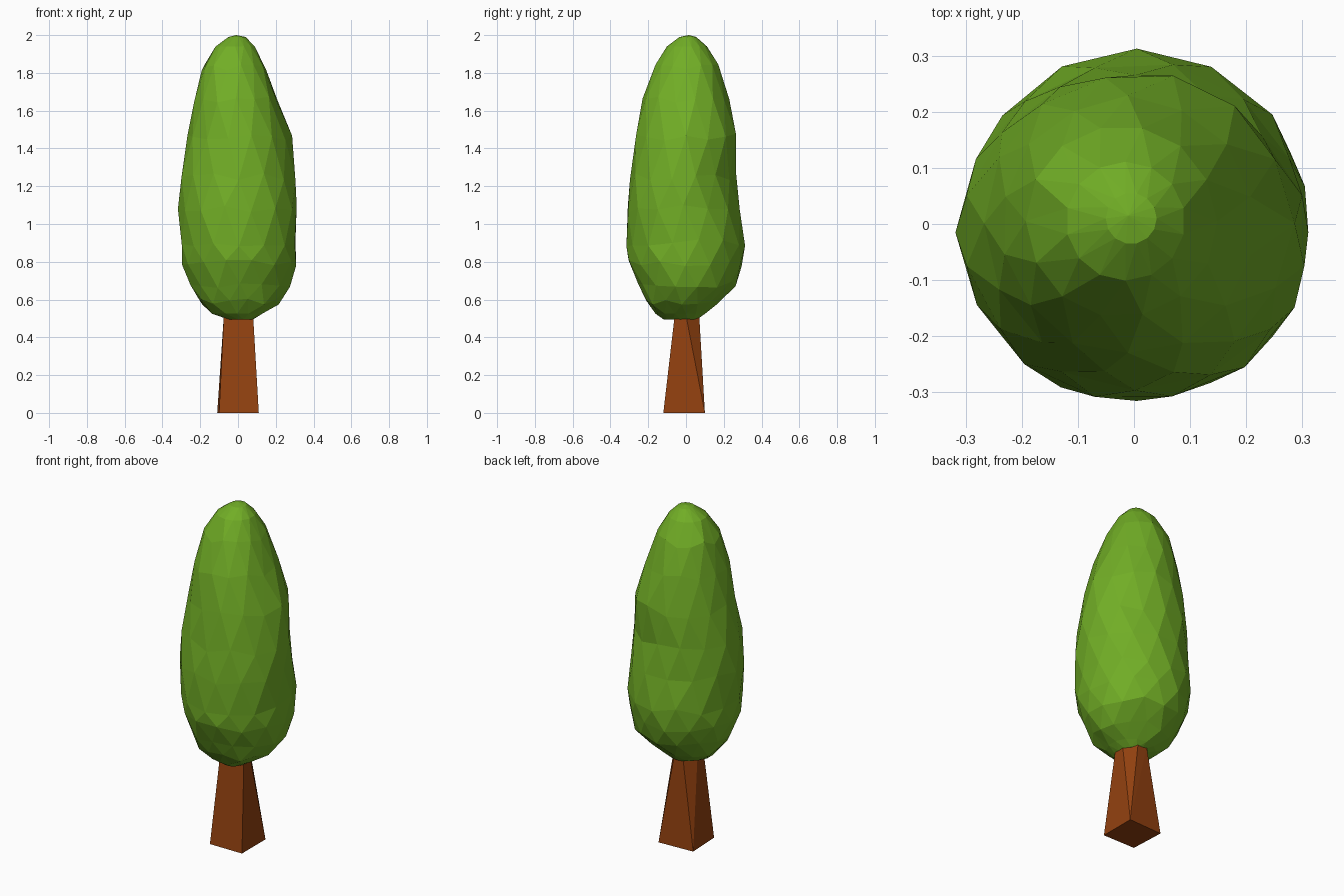
import bpy, bmesh, math, random

if "Cube" in bpy.data.objects:
    bpy.data.objects.remove(bpy.data.objects["Cube"])

random.seed(4)


def material(name, rgb):
    m = bpy.data.materials.new(name)
    m.diffuse_color = (*rgb, 1)
    m.use_nodes = True
    m.node_tree.nodes["Principled BSDF"].inputs["Base Color"].default_value = m.diffuse_color
    return m


def make_object(name, bm, mat):
    bmesh.ops.recalc_face_normals(bm, faces=bm.faces)
    mesh = bpy.data.meshes.new(name)
    bm.to_mesh(mesh)
    bm.free()
    mesh.materials.append(mat)
    obj = bpy.data.objects.new(name, mesh)
    bpy.context.collection.objects.link(obj)
    return obj


leaf_green = material("leaf green", (0.165, 0.42, 0.019))
bark_brown = material("bark brown", (0.29, 0.053, 0.005))

# Trunk: tapered block, square foot, top chamfered at the two back corners
bm = bmesh.new()
foot = [(-0.10, -0.12), (0.11, -0.12), (0.11, 0.10), (-0.11, 0.09)]
head = [(-0.075, -0.06), (0.08, -0.06), (0.08, 0.0),
        (0.03, 0.07), (-0.03, 0.07), (-0.075, 0.0)]
for x, y in foot:
    bm.verts.new((x, y, 0))
for x, y in head:
    bm.verts.new((x, y, 0.515))
bmesh.ops.convex_hull(bm, input=bm.verts)
make_object("trunk", bm, bark_brown)

# Crown: faceted rings, each given as z, left, right, front, back extent
RINGS = [
    (0.495, -0.05, 0.08, -0.12, 0.06),
    (0.525, -0.14, 0.13, -0.16, 0.10),
    (0.59, -0.21, 0.215, -0.215, 0.17),
    (0.68, -0.255, 0.275, -0.255, 0.26),
    (0.79, -0.295, 0.305, -0.305, 0.295),
    (0.90, -0.30, 0.31, -0.315, 0.31),
    (1.08, -0.312, 0.31, -0.315, 0.285),
    (1.25, -0.30, 0.305, -0.29, 0.267),
    (1.46, -0.262, 0.28, -0.265, 0.267),
    (1.66, -0.232, 0.21, -0.23, 0.225),
    (1.83, -0.19, 0.145, -0.165, 0.175),
    (1.94, -0.12, 0.09, -0.10, 0.11),
    (1.99, -0.05, 0.04, -0.035, 0.055),
]
SIDES = 14
bm = bmesh.new()
loops = []
for k, (z, x0, x1, y0, y1) in enumerate(RINGS):
    loop = []
    inner = 1 < k < len(RINGS) - 2
    for i in range(SIDES):
        a = 2 * math.pi * (i + 0.5 * (k % 2)) / SIDES
        x = (x0 + x1) / 2 + (x1 - x0) / 2 * math.cos(a) * 1.01
        y = (y0 + y1) / 2 + (y1 - y0) / 2 * math.sin(a) * 1.01
        # shallow dent on the back right side
        dent = 0.07 * math.exp(-((x - 0.2) ** 2 + (y - 0.2) ** 2) / 0.02
                               - (z - 1.27) ** 2 / 0.015)
        s = 1 - dent + (random.uniform(-0.015, 0.015) if inner else 0)
        dz = random.uniform(-0.02, 0.02) if inner else 0
        loop.append(bm.verts.new((x * s, y * s, z + dz)))
    loops.append(loop)

# Triangles between neighbouring half-step rings
for k in range(len(loops) - 1):
    lo, hi = loops[k], loops[k + 1]
    for i in range(SIDES):
        j = (i + 1) % SIDES
        if k % 2 == 0:
            bm.faces.new((lo[i], lo[j], hi[i]))
            bm.faces.new((lo[j], hi[j], hi[i]))
        else:
            bm.faces.new((lo[i], lo[j], hi[j]))
            bm.faces.new((lo[i], hi[j], hi[i]))

# Close the underside and the tip
bm.faces.new(loops[0])
tip = bm.verts.new((-0.01, 0.015, 2.0))
for i in range(SIDES):
    bm.faces.new((loops[-1][i], loops[-1][(i + 1) % SIDES], tip))
make_object("crown", bm, leaf_green)
